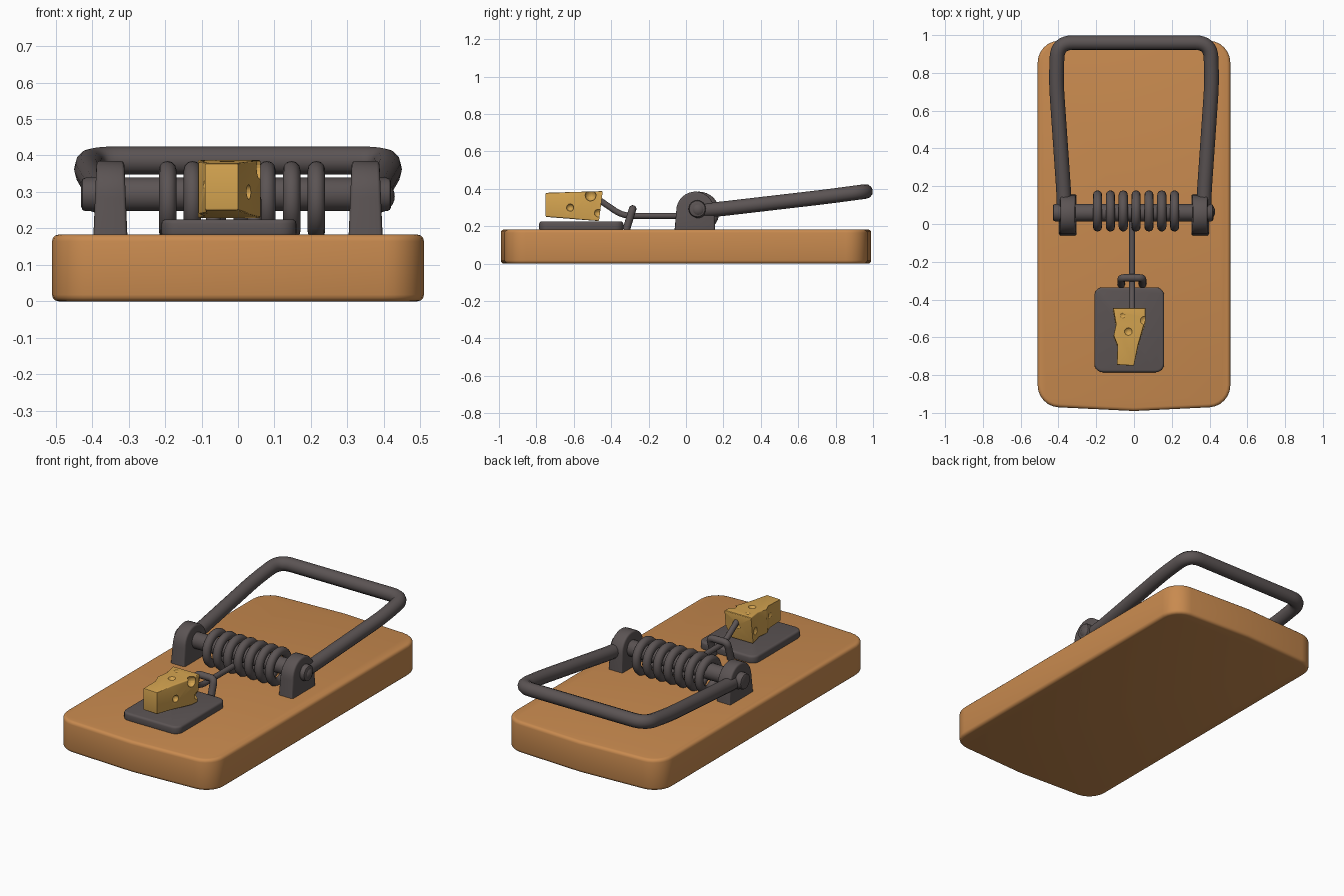
import bpy, bmesh, math
from mathutils import Matrix, Vector

cube = bpy.data.objects.get("Cube")
if cube:
    bpy.data.objects.remove(cube, do_unlink=True)


def material(name, rgb):
    m = bpy.data.materials.new(name)
    m.use_nodes = True
    m.diffuse_color = (*rgb, 1)
    m.node_tree.nodes["Principled BSDF"].inputs["Base Color"].default_value = (*rgb, 1)
    return m


WOOD = material("warm wood", (0.58, 0.255, 0.078))
METAL = material("dark metal", (0.105, 0.088, 0.088))
CHEESE = material("yellow cheese", (0.66, 0.37, 0.08))


def finish(name, bm, mat, angle=40):
    bmesh.ops.recalc_face_normals(bm, faces=bm.faces)
    mesh = bpy.data.meshes.new(name)
    bm.to_mesh(mesh)
    bm.free()
    mesh.materials.append(mat)
    ob = bpy.data.objects.new(name, mesh)
    bpy.context.collection.objects.link(ob)
    bpy.ops.object.select_all(action='DESELECT')
    ob.select_set(True)
    bpy.context.view_layer.objects.active = ob
    bpy.ops.object.shade_smooth_by_angle(angle=math.radians(angle))
    return ob


def prism(outline, depth, corner=0.0, edge=0.0):
    """Extrude a 2D outline along z, round its sharp corners and its rims."""
    bm = bmesh.new()
    face = bm.faces.new([bm.verts.new((x, y, 0)) for x, y in outline])
    ext = bmesh.ops.extrude_face_region(bm, geom=[face])["geom"]
    bmesh.ops.translate(bm, vec=(0, 0, depth),
                        verts=[v for v in ext if isinstance(v, bmesh.types.BMVert)])
    bmesh.ops.recalc_face_normals(bm, faces=bm.faces)
    if corner:
        sides = [e for e in bm.edges if abs(e.verts[0].co.z - e.verts[1].co.z) > depth / 2
                 and e.calc_face_angle() > 0.8]
        bmesh.ops.bevel(bm, geom=sides, offset=corner, segments=6, profile=0.5, affect='EDGES')
    if edge:
        rims = [e for e in bm.edges if abs(e.verts[0].co.z - e.verts[1].co.z) < depth / 2]
        bmesh.ops.bevel(bm, geom=rims, offset=edge, segments=3, profile=0.5, affect='EDGES')
    return bm


def tube(name, points, radius, closed=False, rounding=0.0):
    """Sweep a round section along a path whose inner corners are rounded."""
    pts = [Vector(p) for p in points]
    path = []
    for i, p in enumerate(pts):
        if 0 < i < len(pts) - 1 and rounding:
            a = p + (pts[i - 1] - p).normalized() * rounding
            b = p + (pts[i + 1] - p).normalized() * rounding
            path += [a.lerp(p, t / 8).lerp(p.lerp(b, t / 8), t / 8) for t in range(9)]
        else:
            path.append(p)
    curve = bpy.data.curves.new(name, 'CURVE')
    curve.dimensions = '3D'
    curve.bevel_depth = radius
    curve.bevel_resolution = 4
    curve.use_fill_caps = True
    spline = curve.splines.new('POLY')
    spline.points.add(len(path) - 1)
    for sp, p in zip(spline.points, path):
        sp.co = (*p, 1)
    temp = bpy.data.objects.new(name + "_path", curve)
    bpy.context.collection.objects.link(temp)
    bpy.context.view_layer.update()
    bm = bmesh.new()
    bm.from_mesh(temp.to_mesh())
    temp.to_mesh_clear()
    bpy.data.objects.remove(temp, do_unlink=True)
    return finish(name, bm, METAL)


# Wooden board with softly bowed ends
bm = prism([(-0.51, -0.965), (0, -0.99), (0.51, -0.965),
            (0.51, 0.965), (0, 0.99), (-0.51, 0.965)], 0.183, 0.11, 0.018)
finish("wooden_base", bm, WOOD)

# Bait plate
bm = prism([(-0.21, -0.785), (0.16, -0.785), (0.16, -0.335), (-0.21, -0.335)], 0.05, 0.045, 0.012)
bmesh.ops.translate(bm, vec=(0, 0, 0.175), verts=bm.verts)
finish("bait_plate", bm, METAL)

# Rounded, slightly tapered brackets holding the spring rod
arc = [(0.05 + 0.102 * math.cos(math.radians(a)), 0.283 + 0.102 * math.sin(math.radians(a)))
       for a in range(0, 181, 12)]
for side, label in ((1, "left"), (-1, "right")):
    bm = prism([(-0.062, 0.17), (0.156, 0.17)] + arc, 0.094, 0, 0.01)
    for v in bm.verts:
        y, z, x = v.co
        taper = 1.0 - (z - 0.17) * 0.9
        v.co = (side * 0.35 + (x - 0.047) * taper, y, z)
    finish(label + "_bracket", bm, METAL)

# Spring rod
bm = bmesh.new()
bmesh.ops.create_cone(bm, cap_ends=True, segments=24, radius1=0.046, radius2=0.046, depth=0.85,
                      matrix=Matrix.Translation((-0.005, 0.06, 0.293)) @ Matrix.Rotation(math.pi / 2, 4, 'Y'))
rims = [e for e in bm.edges if e.calc_face_angle() > 1]
bmesh.ops.bevel(bm, geom=rims, offset=0.012, segments=2, profile=0.5, affect='EDGES')
finish("spring_rod", bm, METAL)

# Spring coils
for i in range(7):
    bpy.ops.mesh.primitive_torus_add(major_segments=32, minor_segments=12,
                                     major_radius=0.085, minor_radius=0.024,
                                     location=(-0.193 + 0.068 * i, 0.069, 0.276),
                                     rotation=(0, math.pi / 2, 0))
    coil = bpy.context.object
    coil.name = "spring_coil_%d" % (i + 1)
    coil.data.materials.append(METAL)
    bpy.ops.object.shade_smooth_by_angle(angle=math.radians(60))

# Swinging hammer bar
half = [(0.37, 0.055, 0.285), (0.37, 0.14, 0.287), (0.412, 0.75, 0.358), (0.405, 0.96, 0.386)]
tube("hammer_bar", [(-x, y, z) for x, y, z in half] + half[::-1], 0.039, rounding=0.08)
for side, label in ((1, "left"), (-1, "right")):
    bpy.ops.mesh.primitive_uv_sphere_add(segments=20, ring_count=12, radius=0.045,
                                         location=(side * 0.385, 0.065, 0.288))
    bpy.context.object.name = label + "_hammer_joint"
    bpy.context.object.data.materials.append(METAL)
    bpy.ops.object.shade_smooth_by_angle(angle=math.radians(60))

# Trigger wire and its catch
tube("trigger_wire", [(-0.01, 0.03, 0.256), (-0.01, -0.34, 0.256), (-0.01, -0.47, 0.345)],
     0.016, rounding=0.05)
tube("trigger_catch", [(-0.068, -0.32, 0.18), (-0.068, -0.285, 0.293),
                       (0.045, -0.285, 0.293), (0.045, -0.32, 0.18)], 0.02, rounding=0.025)

# Cheese wedge, leaning down toward its wide end
bm = prism([(-0.09, -0.745), (0.0, -0.75), (0.022, -0.64), (0.062, -0.5), (0.062, -0.445),
            (-0.11, -0.445), (-0.095, -0.53), (-0.108, -0.59), (-0.088, -0.64)], 0.155, 0, 0.006)
for v in bm.verts:
    x, y, z = v.co
    grow = (y + 0.75) / 0.3
    v.co = (x, y - 0.02 * (1 - z / 0.155) * grow, 0.25 - 0.022 * grow + z * (0.83 + 0.2 * grow))
cheese = finish("cheese", bm, CHEESE, 30)

# Holes bitten out of the cheese
holes = [(0.055, -0.51, 0.365, 0.03), (0.03, -0.62, 0.3, 0.02), (-0.11, -0.65, 0.32, 0.027),
         (-0.12, -0.5, 0.29, 0.028), (-0.03, -0.57, 0.4, 0.026), (-0.02, -0.43, 0.31, 0.03),
         (-0.06, -0.485, 0.402, 0.02), (0.07, -0.47, 0.27, 0.022)]
for x, y, z, r in holes:
    bpy.ops.mesh.primitive_uv_sphere_add(segments=16, ring_count=10, radius=r, location=(x, y, z))
    cutter = bpy.context.object
    cutter.hide_render = True
    cut = cheese.modifiers.new("hole", 'BOOLEAN')
    cut.operation = 'DIFFERENCE'
    cut.object = cutter
    bpy.context.view_layer.objects.active = cheese
    with bpy.context.temp_override(object=cheese, active_object=cheese):
        bpy.ops.object.modifier_apply(modifier=cut.name)
    bpy.data.objects.remove(cutter, do_unlink=True)
while len(cheese.data.materials) > 1:
    cheese.data.materials.pop()
